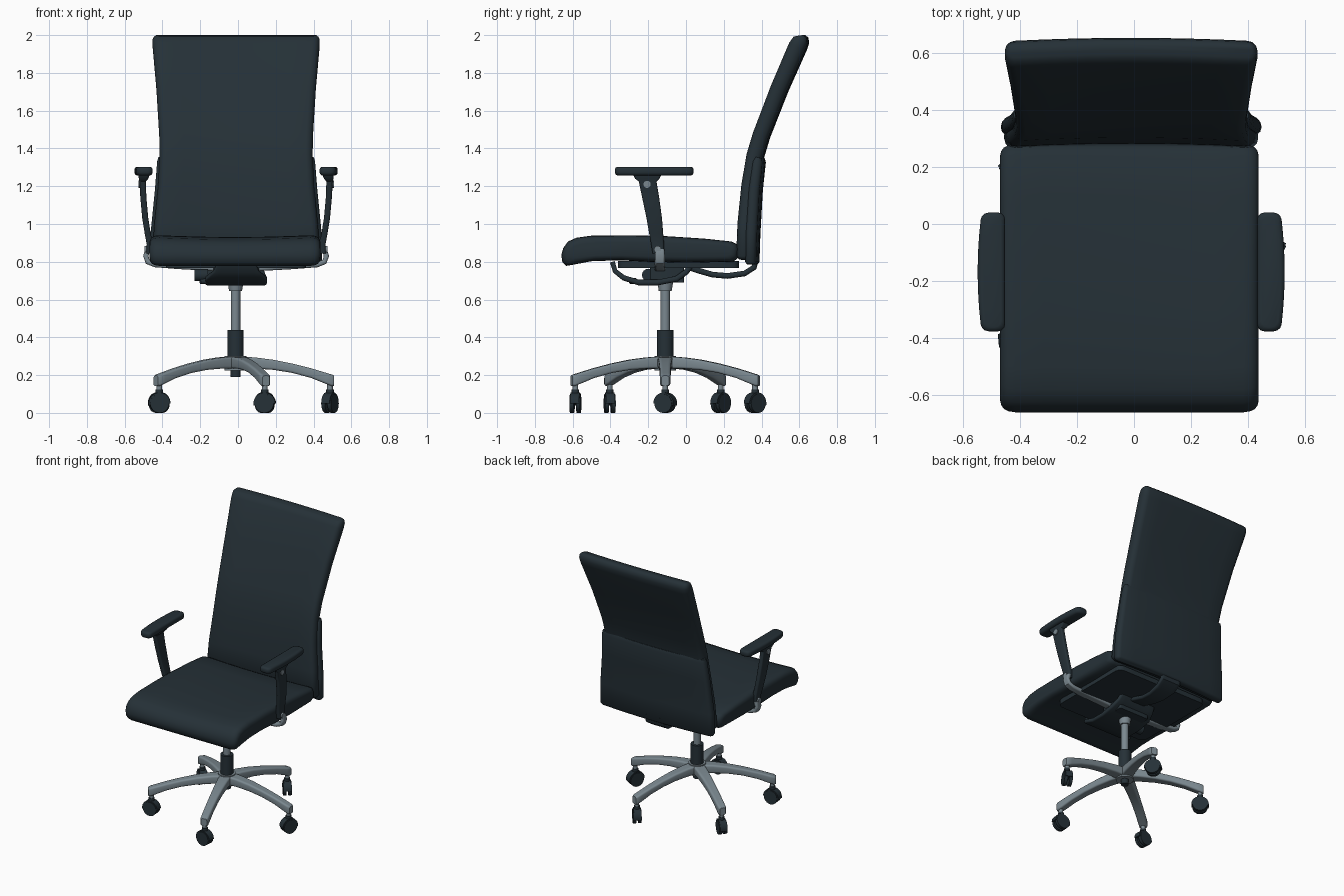
import bpy, bmesh, math
from mathutils import Vector

if "Cube" in bpy.data.objects:
    bpy.data.objects.remove(bpy.data.objects["Cube"])

CX, BX, BY = -0.01, -0.013, -0.11      # upper centre line, base column centre


def material(name, rgb):
    m = bpy.data.materials.new(name)
    m.diffuse_color = (*rgb, 1)
    m.use_nodes = True
    m.node_tree.nodes["Principled BSDF"].inputs["Base Color"].default_value = m.diffuse_color
    return m


DARK = material("dark_slate", (0.0185, 0.030, 0.038))
METAL = material("blue_grey_metal", (0.195, 0.245, 0.275))


def loft(name, rings, mat, angle=40):
    """Skin a list of equal-length point rings and close both ends."""
    bm = bmesh.new()
    vs = [[bm.verts.new(p) for p in r] for r in rings]
    n = len(vs[0])
    for a, b in zip(vs, vs[1:]):
        for i in range(n):
            j = (i + 1) % n
            bm.faces.new((a[i], a[j], b[j], b[i]))
    bm.faces.new(vs[0])
    bm.faces.new(vs[-1][::-1])
    bmesh.ops.recalc_face_normals(bm, faces=bm.faces)
    me = bpy.data.meshes.new(name)
    bm.to_mesh(me)
    bm.free()
    me.materials.append(mat)
    me.shade_smooth()
    me.set_sharp_from_angle(angle=math.radians(angle))
    ob = bpy.data.objects.new(name, me)
    bpy.context.collection.objects.link(ob)
    return ob


def rrect(hw, hh, r, seg=3, div=8):
    """Rounded rectangle; the two sides along the first axis are subdivided."""
    pts = []
    for k, (sx, sy) in enumerate(((1, 1), (-1, 1), (-1, -1), (1, -1))):
        for i in range(seg + 1):
            a = math.pi / 2 * (k + i / seg)
            pts.append((sx * (hw - r) + r * math.cos(a), sy * (hh - r) + r * math.sin(a)))
        if k % 2 == 0:
            x, y = pts[-1]
            pts += [(x * (1 - 2 * i / div), y) for i in range(1, div)]
    return pts


def slab(name, stations, mat, bow=0.0, centre=CX, along_x=False, angle=40):
    """Sweep a rounded slab along a path; station = (u, z, thickness, half width)."""
    rings = []
    for i, (u, z, t, w) in enumerate(stations):
        p, q = stations[max(i - 1, 0)], stations[min(i + 1, len(stations) - 1)]
        d = Vector((q[0] - p[0], q[1] - p[1])).normalized()
        ring = []
        for a, b in rrect(w, t / 2, min(t, w) * 0.42):
            uu = u + d.y * b - bow * (a / w) ** 2
            zz = z - d.x * b
            ring.append((uu, centre + a, zz) if along_x else (centre + a, uu, zz))
        rings.append(ring)
    return loft(name, rings, mat, angle)


def cylinder(name, p, q, r1, mat, r2=None, n=24):
    """Cylinder or cone between two points."""
    p, q = Vector(p), Vector(q)
    rot = (q - p).to_track_quat('Z', 'Y')
    circ = [Vector((math.cos(2 * math.pi * i / n), math.sin(2 * math.pi * i / n), 0)) for i in range(n)]
    return loft(name, [[c + rot @ (v * r) for v in circ]
                       for c, r in ((p, r1), (q, r1 if r2 is None else r2))], mat)


def box(name, c, half, mat, r=0.01):
    pts = rrect(half[0], half[1], r)
    return loft(name, [[(c[0] + x, c[1] + y, c[2] + s * half[2]) for x, y in pts] for s in (-1, 1)], mat)


# Seat cushion: side profile lofted across, pulled in at both ends
profile = [(-0.635, 0.778), (-0.655, 0.80), (-0.66, 0.835), (-0.65, 0.875), (-0.625, 0.91),
           (-0.58, 0.93), (-0.5, 0.941), (-0.3, 0.943), (-0.1, 0.938), (0.1, 0.925), (0.24, 0.91),
           (0.27, 0.895), (0.28, 0.87), (0.275, 0.82), (0.25, 0.80), (0.0, 0.795),
           (-0.2, 0.80), (-0.35, 0.808), (-0.5, 0.803), (-0.6, 0.784)]
rings = []
edge = [(0.453, 0.04), (0.449, 0.024), (0.44, 0.012), (0.425, 0.004), (0.40, 0), (0.3, 0), (0.15, 0)]
for x, inset in [(-x, i) for x, i in edge] + [(0, 0)] + edge[::-1]:
    dip = 0.012 * (1 - (x / 0.453) ** 2)
    rings.append([(CX - 0.006 + x, -0.19 + (y + 0.19) * (1 - inset / 0.47),
                   0.86 + (z - 0.86) * (1 - inset / 0.08) - (dip if z > 0.86 else 0))
                  for y, z in profile])
loft("seat_cushion", rings, DARK, 60)
box("seat_pan", (CX, -0.04, 0.786), (0.37, 0.32, 0.018), DARK, 0.04)

# Backrest cushion and rear shell
slab("backrest_cushion", [
    (0.317, 0.81, 0.05, 0.43), (0.318, 0.83, 0.085, 0.445), (0.325, 1.0, 0.085, 0.433),
    (0.345, 1.2, 0.085, 0.413), (0.372, 1.36, 0.085, 0.405), (0.405, 1.47, 0.085, 0.407),
    (0.50, 1.715, 0.088, 0.422), (0.598, 1.94, 0.092, 0.442), (0.616, 1.975, 0.08, 0.442),
    (0.621, 1.99, 0.055, 0.436), (0.62, 1.999, 0.025, 0.425)], DARK, 0.012, angle=60)
slab("backrest_shell", [
    (0.36, 0.785, 0.035, 0.445), (0.36, 0.80, 0.058, 0.456), (0.364, 0.95, 0.06, 0.453),
    (0.378, 1.18, 0.058, 0.430), (0.397, 1.33, 0.052, 0.418), (0.402, 1.352, 0.03, 0.412)],
    DARK, 0.02, angle=60)

# Tilt mechanism under the seat
slab("mechanism_plate", [
    (-0.39, 0.80, 0.026, 0.10), (-0.375, 0.75, 0.026, 0.12), (-0.33, 0.715, 0.028, 0.163),
    (-0.25, 0.69, 0.03, 0.163), (-0.15, 0.69, 0.03, 0.163), (-0.05, 0.71, 0.03, 0.163),
    (0.0, 0.745, 0.03, 0.15), (0.03, 0.785, 0.03, 0.14)], DARK)
box("mechanism_housing", (CX, -0.1, 0.735), (0.12, 0.09, 0.045), DARK)
slab("back_support_bar", [
    (0.0, 0.775, 0.03, 0.06), (0.06, 0.755, 0.03, 0.06), (0.14, 0.732, 0.03, 0.06),
    (0.22, 0.725, 0.03, 0.065), (0.31, 0.738, 0.03, 0.075), (0.36, 0.77, 0.03, 0.08),
    (0.375, 0.83, 0.03, 0.08)], DARK)
cylinder("tension_knob", (-0.23, -0.2, 0.73), (-0.16, -0.2, 0.73), 0.033, DARK)
cylinder("height_lever", (-0.12, -0.27, 0.70), (-0.2, -0.29, 0.695), 0.014, DARK, n=12)

# Cross bar carrying both armrests
half = [(0.468, 0.865, 0.026, 0.024), (0.478, 0.83, 0.028, 0.026), (0.468, 0.80, 0.028, 0.028),
        (0.43, 0.785, 0.028, 0.028), (0.3, 0.775, 0.028, 0.028), (0.12, 0.765, 0.028, 0.03)]
slab("armrest_cross_bar", [(CX - x, z, t, w) for x, z, t, w in half] +
     [(CX + x, z, t, w) for x, z, t, w in half[::-1]], METAL, centre=-0.138, along_x=True)

# Armrests: post, pad and round bolts on each side
for side, s in (("left", -1), ("right", 1)):
    post = [(0.458, -0.147, 0.845, 0.017, 0.03), (0.456, -0.15, 0.89, 0.017, 0.034),
            (0.468, -0.158, 0.95, 0.016, 0.037), (0.481, -0.168, 1.03, 0.016, 0.041),
            (0.491, -0.187, 1.14, 0.016, 0.045), (0.495, -0.203, 1.225, 0.017, 0.047),
            (0.49, -0.205, 1.24, 0.025, 0.065), (0.487, -0.205, 1.262, 0.03, 0.075)]
    loft(side + "_arm_post", [[(CX + s * (d + a), y + b, z) for a, b in rrect(w, h, 0.01)]
                              for d, y, z, w, h in post], DARK)
    pad = []
    for z, k in ((1.256, 0.014), (1.262, 0.004), (1.272, 0), (1.29, 0), (1.299, 0.004), (1.303, 0.014)):
        ring = []
        for b, a in rrect(0.208 - k, 0.041 - k, 0.024):
            bulge = 0.014 * (1 - (b / 0.21) ** 2) if a > 0 else 0
            ring.append((CX + s * (0.483 + a + bulge), -0.168 + b, z))
        pad.append(ring)
    loft(side + "_arm_pad", pad, DARK, 50)
    for tag, d, y, z in (("upper", 0.495, -0.206, 1.21), ("lower", 0.462, -0.15, 0.865)):
        cylinder(f"{side}_{tag}_bolt", (CX + s * d, y, z), (CX + s * (d + 0.022), y, z), 0.019, METAL)

# Gas column
cylinder("column_cap", (BX, BY, 0.645), (BX, BY, 0.70), 0.034, METAL, 0.043)
cylinder("column_rod", (BX, BY, 0.42), (BX, BY, 0.70), 0.025, METAL)
cylinder("column_sleeve", (BX, BY, 0.28), (BX, BY, 0.44), 0.043, DARK)
cylinder("base_hub", (BX, BY, 0.225), (BX, BY, 0.302), 0.058, METAL)
cylinder("column_foot", (BX, BY, 0.19), (BX, BY, 0.24), 0.026, DARK)

# Five-star base with castors; each castor is swivelled on its own
arm = [(0.0, 0.298, 0.235, 0.042), (0.1, 0.294, 0.235, 0.038), (0.2, 0.281, 0.228, 0.034),
       (0.3, 0.261, 0.212, 0.031), (0.4, 0.236, 0.185, 0.029), (0.48, 0.212, 0.153, 0.028),
       (0.51, 0.203, 0.142, 0.027), (0.522, 0.197, 0.143, 0.02)]
for i, swivel in enumerate((-25, 40, 50, 95, 85)):
    a = math.radians(72 * i)
    out, perp = Vector((math.cos(a), math.sin(a), 0)), Vector((-math.sin(a), math.cos(a), 0))
    hub = Vector((BX, BY, 0))
    loft(f"base_arm_{i + 1}", [[hub + out * r + perp * x + Vector((0, 0, (t + b) / 2 + z))
                                for x, z in rrect(w, (t - b) / 2, 0.012)] for r, t, b, w in arm], METAL)
    c = hub + out * 0.5
    sw = math.radians(swivel)
    axle = Vector((math.cos(sw), math.sin(sw), 0))
    fwd = Vector((-axle.y, axle.x, 0))
    cylinder(f"castor_stem_{i + 1}", c + Vector((0, 0, 0.1)), c + Vector((0, 0, 0.165)), 0.015, METAL, n=12)
    cylinder(f"castor_collar_{i + 1}", c + Vector((0, 0, 0.09)), c + Vector((0, 0, 0.125)), 0.02, DARK, n=12)
    mid = c + Vector((0, 0, 0.05))
    for k, s in enumerate((-1, 1)):
        cylinder(f"castor_wheel_{i + 1}_{k + 1}", mid + axle * s * 0.007, mid + axle * s * 0.028, 0.05, DARK)
    arc = [math.radians(-10 + 190 * j / 16) for j in range(17)]
    loft(f"castor_hood_{i + 1}", [[mid + axle * s + (fwd * math.cos(t) + Vector((0, 0, math.sin(t)))) * 0.058
                                   for t in arc] for s in (-0.024, 0.024)], DARK)
